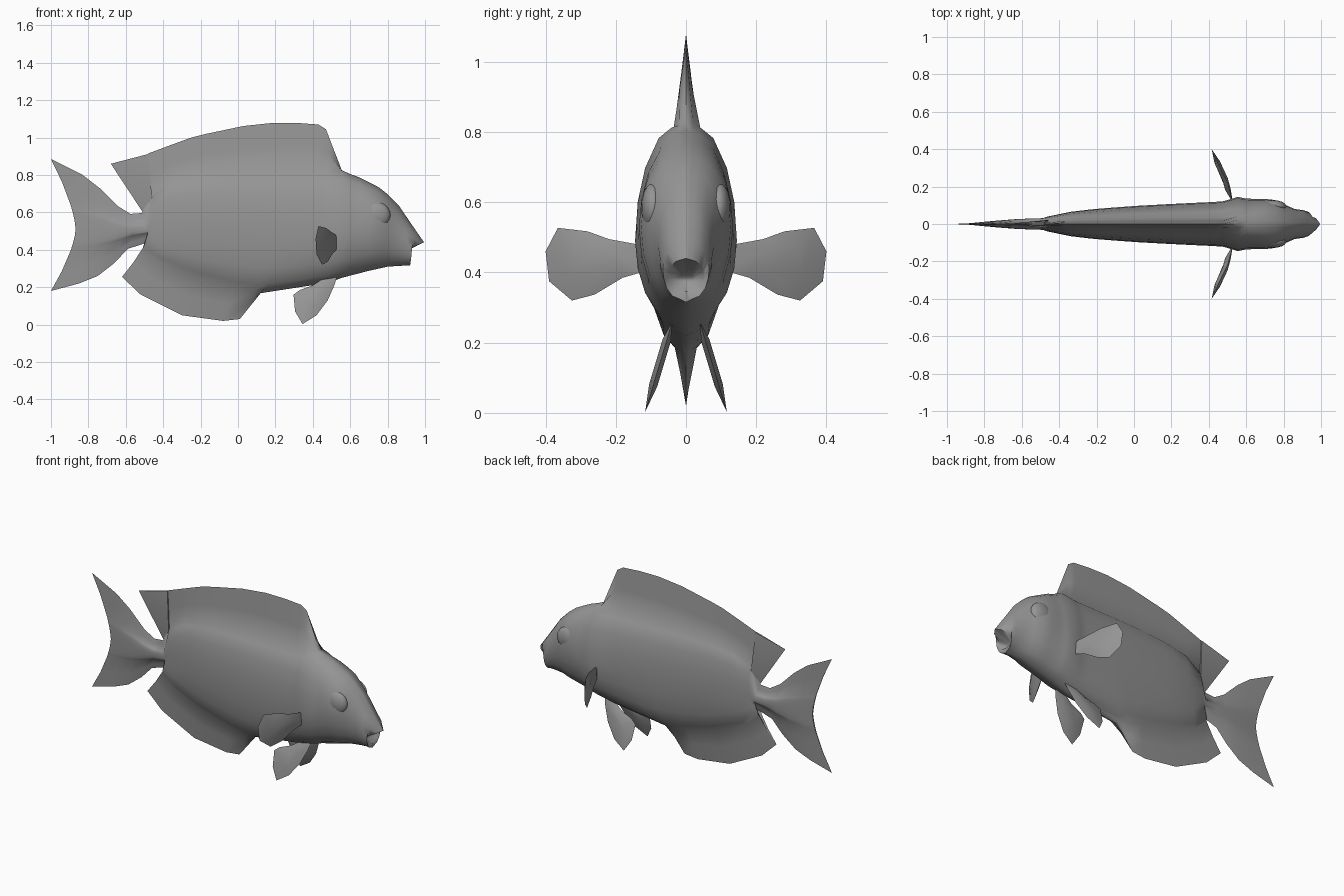
import bpy, bmesh, math
from mathutils import Vector

if "Cube" in bpy.data.objects:
    bpy.data.objects.remove(bpy.data.objects["Cube"])

grey = bpy.data.materials.new("fish grey")
grey.diffuse_color = (0.3, 0.3, 0.3, 1)
grey.use_nodes = True
grey.node_tree.nodes["Principled BSDF"].inputs["Base Color"].default_value = grey.diffuse_color


def finish(name, bm, angle=60):
    bmesh.ops.remove_doubles(bm, verts=bm.verts, dist=0.0005)
    bmesh.ops.recalc_face_normals(bm, faces=bm.faces)
    me = bpy.data.meshes.new(name)
    bm.to_mesh(me)
    bm.free()
    me.materials.append(grey)
    ob = bpy.data.objects.new(name, me)
    bpy.context.collection.objects.link(ob)
    bpy.ops.object.select_all(action='DESELECT')
    ob.select_set(True)
    bpy.context.view_layer.objects.active = ob
    bpy.ops.object.shade_smooth_by_angle(angle=math.radians(angle))
    return ob


def section(x, xt, zt, zu, zm, zl, xb, zb, w, f, taper=1.0):
    """Closed ring: fin tip, flank curve, lower fin tip, mirrored in y."""
    half = [(0, zt), (f * w * 0.5, (zt + zu) / 2)]
    for deg in (90, 65, 40, 20, 0, -20, -40, -65, -90):
        a = math.radians(deg)
        h = zu - zm if deg > 0 else zm - zl
        c = max(math.cos(a), 0) ** taper
        half.append((f * w + (1 - f) * w * c, zm + h * math.sin(a)))
    half += [(f * w * 0.5, (zb + zl) / 2), (0, zb)]
    ring = half + [(-y, z) for y, z in half[-2:0:-1]]
    out = []
    for y, z in ring:
        if z > zm:
            px = x + (xt - x) * ((z - zm) / (zt - zm)) ** 1.5
        else:
            px = x + (xb - x) * ((zm - z) / (zm - zb)) ** 1.5
        out.append((px, y, z))
    return out


# Tail: x, top x, top z, bottom x, bottom z, half width
tail = [(-.868, -1, .885, -1, .18, .004), (-.80, -.83, .80, -.85, .22, .012),
        (-.71, -.74, .73, -.75, .26, .02), (-.63, -.645, .635, -.66, .33, .026),
        (-.56, -.575, .592, -.59, .405, .029), (-.49, -.51, .597, -.45, .45, .031)]
# Trunk with dorsal and anal fins: x, xt, zt, zu, zm, zl, xb, zb, w
trunk = [(-.45, -.48, .915, .70, .56, .41, -.62, .255, .042),
         (-.34, -.36, .96, .77, .55, .33, -.52, .16, .065),
         (-.23, -.25, 1.0, .79, .54, .28, -.38, .09, .078),
         (-.15, -.17, 1.02, .80, .53, .25, -.30, .05, .085),
         (.03, .03, 1.062, .81, .52, .20, -.08, .02, .098),
         (.18, .19, 1.079, .81, .51, .185, .01, .03, .106),
         (.32, .32, 1.078, .81, .50, .19, .12, .168, .113),
         (.43, .43, 1.07, .81, .50, .22, .36, .205, .118),
         (.48, .47, 1.045, .81, .49, .235, .47, .22, .122)]
# Head: x, top z, middle z, bottom z, half width
head = [(.555, .825, .49, .25, .145), (.60, .805, .49, .262, .136),
        (.65, .787, .52, .275, .134), (.70, .762, .53, .288, .134),
        (.755, .733, .53, .30, .128), (.80, .697, .52, .31, .106),
        (.86, .637, .48, .314, .080), (.905, .57, .44, .316, .074)]

rings = [section(x, xt, zt, .51 + (zt - .51) * .35, .51, .51 - (.51 - zb) * .35, xb, zb, w, .6)
         for x, xt, zt, xb, zb, w in tail]
rings += [section(*s, .29, 1.15) for s in trunk]
rings += [section(x, x, zt, zt - .012, zm, zb + .01, x, zb, w, .28, 1.2)
          for x, zt, zm, zb, w in head]
# Lips and the open mouth
rings += [section(.93, .96, .49, .485, .41, .325, .92, .315, .066, .3),
          section(.905, .995, .44, .436, .385, .35, .922, .345, .05, .3),
          section(.89, .90, .40, .395, .38, .365, .89, .36, .02, .3)]
bm = bmesh.new()
loops = [[bm.verts.new(p) for p in r] for r in rings]
for a, b in zip(loops, loops[1:]):
    for i in range(len(a)):
        j = (i + 1) % len(a)
        bm.faces.new((a[i], a[j], b[j], b[i]))
# Strips joining the left and right halves close both ends
for ring in (loops[0], loops[-1]):
    n = len(ring)
    for i in range(n // 2):
        quad = [ring[i], ring[i + 1], ring[n - i - 1], ring[(n - i) % n]]
        bm.faces.new(list(dict.fromkeys(quad)))
finish("body", bm, 65)

# Trailing corner of the dorsal fin
bm = bmesh.new()
base = [bm.verts.new(p) for p in ((-.505, 0, .595), (-.46, .022, .68), (-.48, .006, .912),
                                  (-.48, -.006, .912), (-.46, -.022, .68))]
tip = bm.verts.new((-.68, 0, .86))
for i in range(5):
    bm.faces.new((base[i], base[(i + 1) % 5], tip))
bm.faces.new(base)
finish("dorsal_fin_corner", bm, 40)


def paddle(name, outline, thick, side):
    """Thin fin with a raised middle, following a 3D outline."""
    pts = [Vector((x, y * side, z)) for x, y, z in outline]
    c = sum(pts, Vector()) / len(pts)
    n = Vector()
    for p, q in zip(pts, pts[1:] + pts[:1]):
        n += (p - c).cross(q - c)
    n.normalize()
    bm = bmesh.new()
    rim = [bm.verts.new(p) for p in pts]
    for s in (1, -1):
        inner = [bm.verts.new(c + (p - c) * .5 + n * thick * s) for p in pts]
        for i in range(len(rim)):
            j = (i + 1) % len(rim)
            bm.faces.new((rim[i], rim[j], inner[j], inner[i]))
        bm.faces.new(inner)
    finish(name, bm, 50)


pectoral = [(.53, .11, .475), (.50, .22, .495), (.47, .28, .517), (.43, .365, .527),
            (.415, .40, .46), (.42, .39, .375), (.45, .325, .32), (.48, .26, .337),
            (.51, .18, .385), (.53, .11, .405)]
pelvic = [(x, .045 + (.24 - z) * .3, z) for x, z in
          ((.53, .26), (.515, .21), (.48, .13), (.42, .05), (.345, .003),
           (.305, .07), (.297, .16), (.33, .185), (.40, .21), (.46, .25))]
for label, side in (("left", 1), ("right", -1)):
    paddle(label + "_pectoral_fin", pectoral, .015, side)
    paddle(label + "_pelvic_fin", pelvic, .012, side)
    # Low eye bulge
    bm = bmesh.new()
    bmesh.ops.create_uvsphere(bm, u_segments=16, v_segments=10, radius=1)
    for v in bm.verts:
        v.co = Vector((.74 + v.co.x * .075, side * (.094 + v.co.y * .034), .585 + v.co.z * .07))
    finish(label + "_eye", bm)
